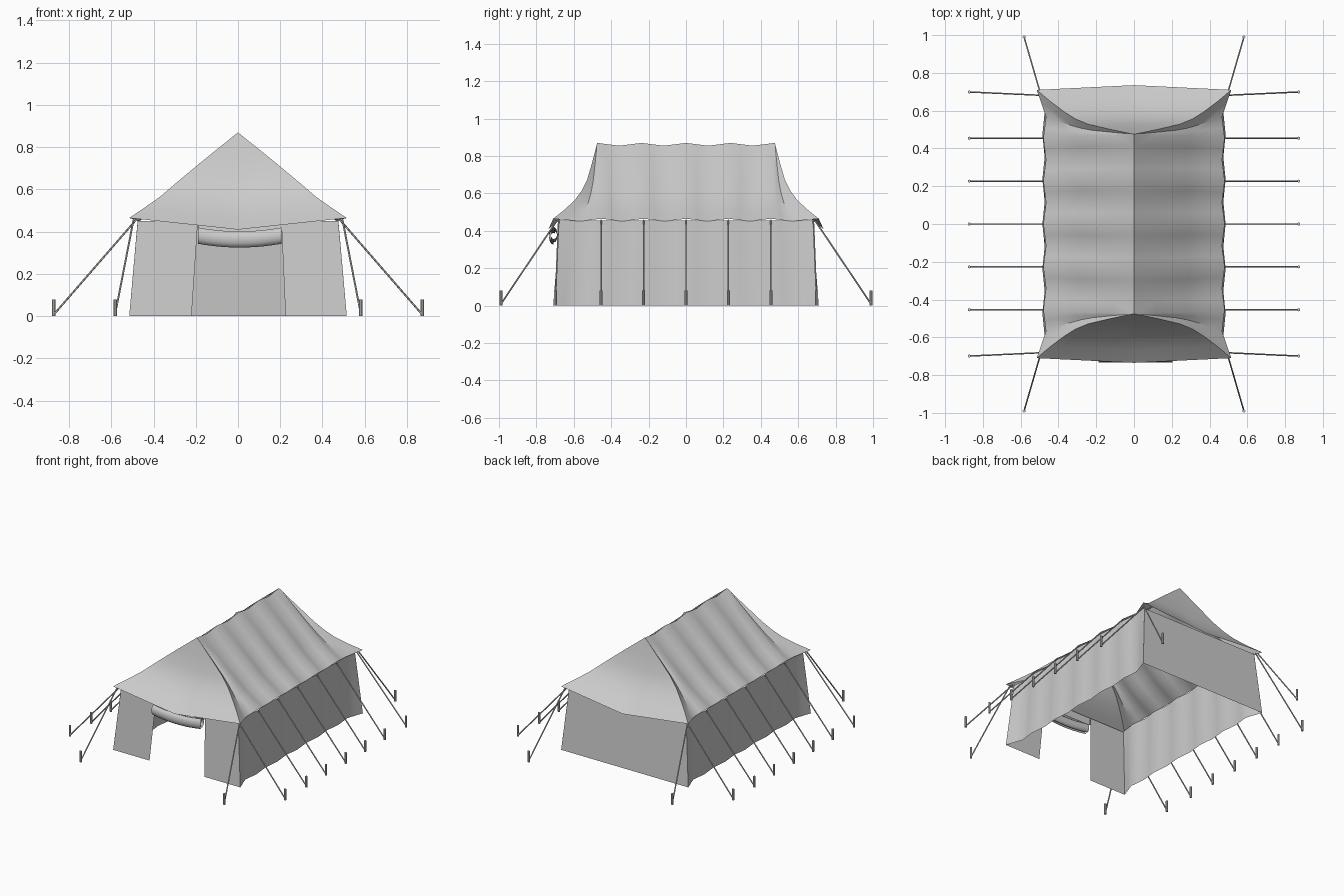
import bpy, math
from mathutils import Vector

if "Cube" in bpy.data.objects:
    bpy.data.objects.remove(bpy.data.objects["Cube"])


def grid_object(name, rows, smooth=True):
    """Sheet of cloth from equal-length rows of points."""
    n = len(rows[0])
    verts = [p for r in rows for p in r]
    faces = [(i * n + j, i * n + j + 1, (i + 1) * n + j + 1, (i + 1) * n + j)
             for i in range(len(rows) - 1) for j in range(n - 1)]
    me = bpy.data.meshes.new(name)
    me.from_pydata(verts, [], faces)
    ob = bpy.data.objects.new(name, me)
    bpy.context.collection.objects.link(ob)
    # collapse the fan tips
    bpy.ops.object.select_all(action='DESELECT')
    bpy.context.view_layer.objects.active = ob
    ob.select_set(True)
    bpy.ops.object.mode_set(mode='EDIT')
    bpy.ops.mesh.select_all(action='SELECT')
    bpy.ops.mesh.remove_doubles(threshold=0.0005)
    bpy.ops.object.mode_set(mode='OBJECT')
    if smooth:
        bpy.ops.object.shade_smooth_by_angle(angle=math.radians(35))
    return ob


def rod(name, a, b, r, sides):
    a, b = Vector(a), Vector(b)
    d = b - a
    bpy.ops.mesh.primitive_cylinder_add(vertices=sides, radius=r, depth=d.length, location=(a + b) / 2)
    ob = bpy.context.object
    ob.name = name
    ob.rotation_euler = d.to_track_quat('Z', 'Y').to_euler()
    return ob


def between(k):
    """0 at each guy rope, 1 halfway between two ropes."""
    return math.sin(math.pi * k) ** 2


def corner_flare(k):
    return max(0, abs(k) - 2.5) * 2


# Roof: (drop, sideways spread, lengthways spread) from ridge to eave
PROFILE = [(0, 0, 0), (.25, .245, .11), (.49, .475, .23), (.63, .605, .35),
           (.755, .72, .51), (.88, .86, .74), (1, 1, 1)]


def roof_point(ridge, eave, f):
    d, hx, hy = f
    return (ridge[0] + (eave[0] - ridge[0]) * hx,
            ridge[1] + (eave[1] - ridge[1]) * hy,
            ridge[2] + (eave[2] - ridge[2]) * d)


KS = [i / 4 for i in range(-12, 13)]


def side_eave(k, s):
    x = .48 - .014 * between(k) + .035 * corner_flare(k)
    y = .227 * k + math.copysign(.029, k) * corner_flare(k)
    return (s * x, y, .465 - .014 * between(k))


for s, side in ((1, 'right'), (-1, 'left')):
    rows = []
    for f in PROFILE:
        row = []
        for k in KS:
            kr = max(-2, min(2, k))
            ridge = (0, .2375 * kr, .87 - .015 * between(kr))
            x, y, z = roof_point(ridge, side_eave(k, s), f)
            # soft sag between the ropes
            z -= .012 * between(k) * math.sin(math.pi * f[0]) * (abs(k) < 2)
            row.append((x, y, z))
        rows.append(row)
    grid_object('roof_slope_' + side, rows)

VS = [i / 6 for i in range(-6, 7)]
for s, end in ((-1, 'front'), (1, 'back')):
    rows = []
    for f in PROFILE:
        rows.append([roof_point((0, s * .475, .87),
                                (v * .515, s * (.71 + .025 * (1 - abs(v))), .465 - .055 * (1 - abs(v))), f)
                     for v in VS])
    grid_object('roof_hip_' + end, rows)

# Side walls, slightly scalloped between the ropes
for s, side in ((1, 'right'), (-1, 'left')):
    rows = []
    for t in (0, .5, 1):
        row = []
        for k in KS:
            top = .475 - .014 * between(k)
            bot = .485 - .012 * between(k) + .03 * corner_flare(k)
            y = k / 3 * (.71 + (.675 - .71) * t)
            row.append((s * (bot + (top - bot) * t), y, .455 * t))
        rows.append(row)
    grid_object('side_wall_' + side, rows)


# End walls
def end_panel(name, s, x0, x1, top0, top1):
    rows = []
    for t in (0, .5, 1):
        b0, b1 = x0 + (top0 - x0) * t, x1 + (top1 - x1) * t
        rows.append([(b0 + (b1 - b0) * j / 4, s * (.71 - .035 * t), .45 * t) for j in range(5)])
    grid_object(name, rows)


end_panel('back_wall', 1, -.515, .515, -.475, .475)
end_panel('front_wall_left', -1, -.515, -.22, -.475, -.19)
end_panel('front_wall_right', -1, .225, .515, .205, .475)

# Door flap rolled up under the front eave
rows = []
for i in range(22):
    a = -math.pi * .5 + i / 21 * math.pi * 3.2
    r = 1 - .5 * i / 21
    row = []
    for j in range(11):
        v = j / 5 - 1
        sag = .018 * (1 - v * v)
        row.append((.008 + .197 * v, -.708 - .026 * r * math.cos(a),
                    .385 - sag + .042 * r * math.sin(a)))
    rows.append(row)
grid_object('rolled_door_flap', rows)
grid_object('door_flap_top', [[(.008 + .197 * (j / 5 - 1), y, z) for j in range(11)]
                              for y, z in ((-.676, .45), (-.684, .40))])

# Guy ropes and pegs
lines = []
for s in (-1, 1):
    for k in range(-3, 4):
        y0 = .227 * k
        peg_y = y0 + (math.copysign(.018, k) if abs(k) == 3 else 0)
        lines.append(((s * .482, y0, .457), (s * .872, peg_y, .008)))
    for e in (-1, 1):
        lines.append(((s * .495, e * .69, .455), (s * .582, e * .99, .008)))
for i, (a, b) in enumerate(lines):
    rod('guy_rope_%02d' % i, a, b, .0045, 6)
    rod('peg_%02d' % i, (b[0], b[1], 0), (b[0], b[1], .08), .008, 8)
